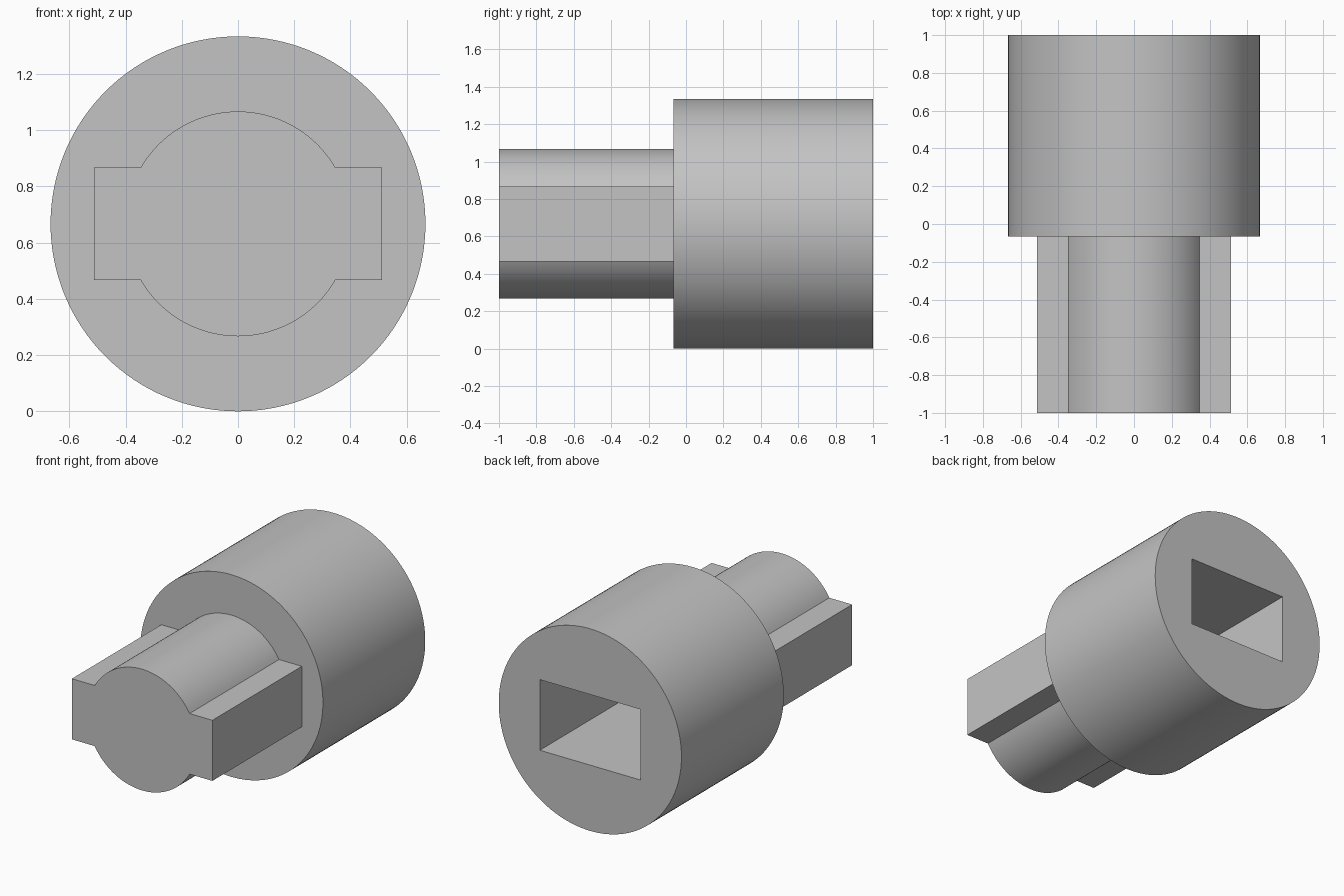
import bpy, bmesh
from math import sin, cos, pi

if "Cube" in bpy.data.objects:
    bpy.data.objects.remove(bpy.data.objects["Cube"], do_unlink=True)

CENTRE_Z = 0.667
BODY_R, SHAFT_R = 0.667, 0.4
FRONT, SHOULDER, BACK = -1.0, -0.067, 1.0
KEY_X, KEY_Z = 0.513, 0.2
SOCKET_X, SOCKET_Z, SOCKET_DEPTH = 0.367, 0.233, 0.933

grey = bpy.data.materials.new("plain grey")
grey.use_nodes = True
colour = (0.55, 0.55, 0.55, 1)
grey.diffuse_color = colour
grey.node_tree.nodes["Principled BSDF"].inputs["Base Color"].default_value = colour


def arc(radius, start, end, steps):
    """Points (x, z) along an arc, both ends included."""
    angles = [start + (end - start) * i / steps for i in range(steps + 1)]
    return [(radius * cos(a), radius * sin(a)) for a in angles]


def prism(name, profile, y0, y1, back_cap=True):
    """Extrude an (x, z) profile along y."""
    bm = bmesh.new()
    front = [bm.verts.new((x, y0, z + CENTRE_Z)) for x, z in profile]
    back = [bm.verts.new((x, y1, z + CENTRE_Z)) for x, z in profile]
    bm.faces.new(front)
    if back_cap:
        bm.faces.new(back[::-1])
    for i in range(len(profile)):
        j = (i + 1) % len(profile)
        bm.faces.new((front[i], back[i], back[j], front[j]))
    bmesh.ops.recalc_face_normals(bm, faces=bm.faces)
    mesh = bpy.data.meshes.new(name)
    bm.to_mesh(mesh)
    bm.free()
    mesh.materials.append(grey)
    obj = bpy.data.objects.new(name, mesh)
    bpy.context.collection.objects.link(obj)
    return obj


def select_only(obj):
    bpy.ops.object.select_all(action='DESELECT')
    obj.select_set(True)
    bpy.context.view_layer.objects.active = obj


# Round body with a rectangular blind socket in its back
body = prism("body", arc(BODY_R, 0, 2 * pi, 128)[:-1], SHOULDER, BACK)
rectangle = [(-SOCKET_X, -SOCKET_Z), (SOCKET_X, -SOCKET_Z),
             (SOCKET_X, SOCKET_Z), (-SOCKET_X, SOCKET_Z)]
cutter = prism("socket_cutter", rectangle, BACK - SOCKET_DEPTH, BACK + 0.1)
cutter.hide_render = True
cut = body.modifiers.new("socket", 'BOOLEAN')
cut.operation = 'DIFFERENCE'
cut.solver = 'EXACT'
cut.object = cutter
select_only(body)
bpy.ops.object.modifier_apply(modifier=cut.name)
bpy.data.objects.remove(cutter, do_unlink=True)

# Round shaft with a square key on each side
outline = [(KEY_X, KEY_Z)] + arc(SHAFT_R, pi / 6, pi * 5 / 6, 40) + [(-KEY_X, KEY_Z)]
outline += [(-x, -z) for x, z in outline]
shaft = prism("keyed_shaft", outline, FRONT, SHOULDER, back_cap=False)

for part in (body, shaft):
    select_only(part)
    bpy.ops.object.shade_smooth_by_angle()
